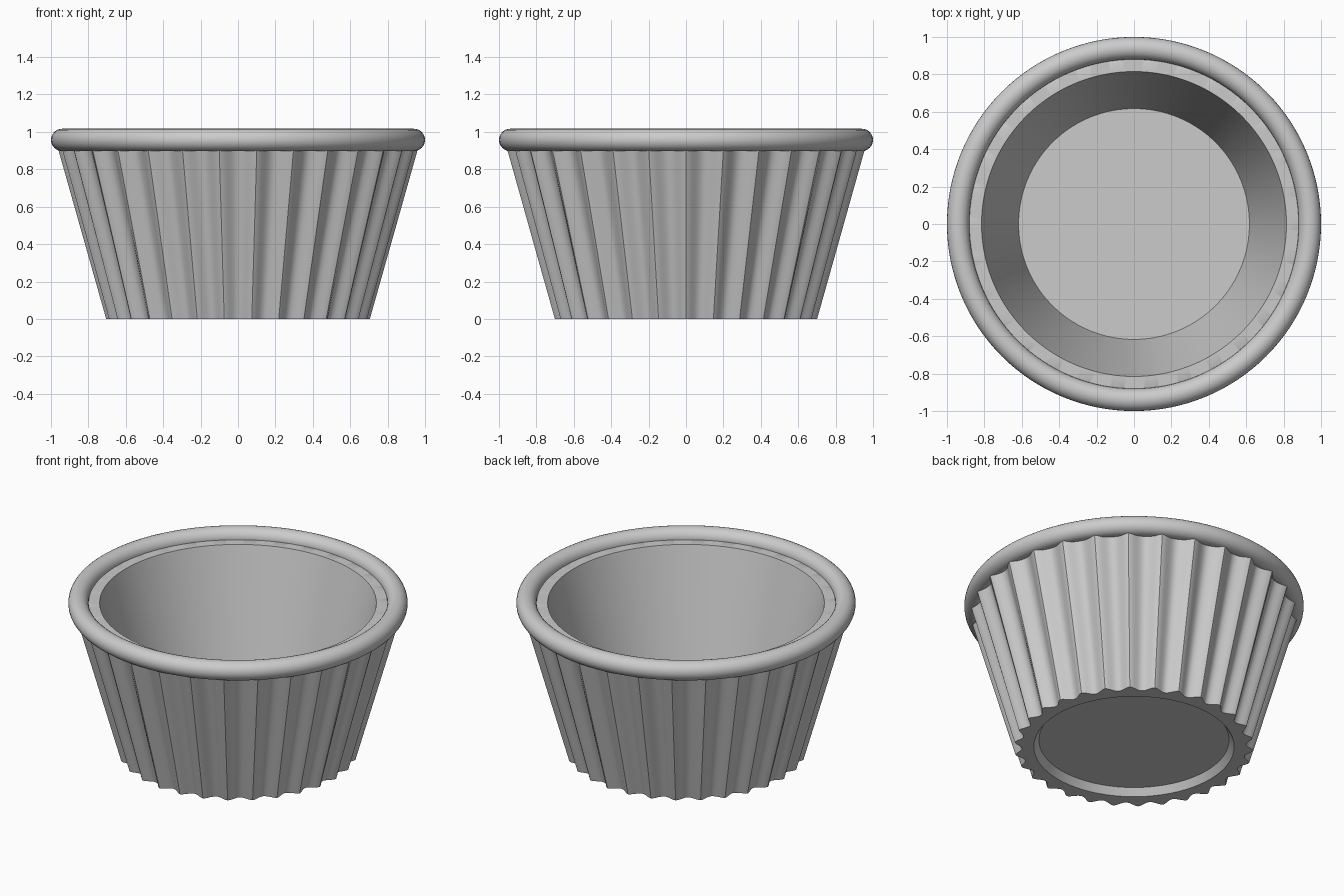
import bpy
import bmesh
from math import sin, cos, pi, radians

FLUTES = 30
SEGMENTS = FLUTES * 12

cube = bpy.data.objects.get("Cube")
if cube:
    bpy.data.objects.remove(cube, do_unlink=True)

glaze = bpy.data.materials.new("grey_glaze")
glaze.use_nodes = True
glaze.diffuse_color = (0.6, 0.6, 0.6, 1)
glaze.node_tree.nodes["Principled BSDF"].inputs["Base Color"].default_value = (0.6, 0.6, 0.6, 1)


def lathe(name, profile, segments, closed=False):
    """Revolve (radius, height, flute depth) points; an open profile is capped."""
    bm = bmesh.new()
    rings = []
    for radius, z, depth in profile:
        ring = []
        for i in range(segments):
            a = 2 * pi * i / segments
            r = radius - depth * abs(sin(a * FLUTES / 2)) ** 1.5
            ring.append(bm.verts.new((r * cos(a), r * sin(a), z)))
        rings.append(ring)
    pairs = list(zip(rings, rings[1:]))
    if closed:
        pairs.append((rings[-1], rings[0]))
    else:
        bm.faces.new(rings[0])
        bm.faces.new(rings[-1])
    for low, high in pairs:
        for i in range(segments):
            j = (i + 1) % segments
            bm.faces.new((low[i], low[j], high[j], high[i]))
    bmesh.ops.recalc_face_normals(bm, faces=bm.faces)
    mesh = bpy.data.meshes.new(name)
    bm.to_mesh(mesh)
    bm.free()
    mesh.materials.append(glaze)
    obj = bpy.data.objects.new(name, mesh)
    bpy.context.collection.objects.link(obj)
    bpy.ops.object.select_all(action="DESELECT")
    obj.select_set(True)
    bpy.context.view_layer.objects.active = obj
    bpy.ops.object.shade_smooth_by_angle(angle=radians(40))
    return obj


# Recessed base, fluted outer wall, inner ledge and bowl
lathe("fluted_dish", [
    (0.56, 0.045, 0),
    (0.59, 0, 0),
    (0.705, 0, 0.045),
    (0.965, 0.92, 0.045),
    (0.90, 0.957, 0),
    (0.815, 0.957, 0),
    (0.617, 0.16, 0),
], SEGMENTS)

# Rounded rim
tube = [(0.94 + 0.06 * cos(2 * pi * k / 24), 0.957 + 0.06 * sin(2 * pi * k / 24), 0)
        for k in range(24)]
lathe("rolled_rim", tube, 128, closed=True)
